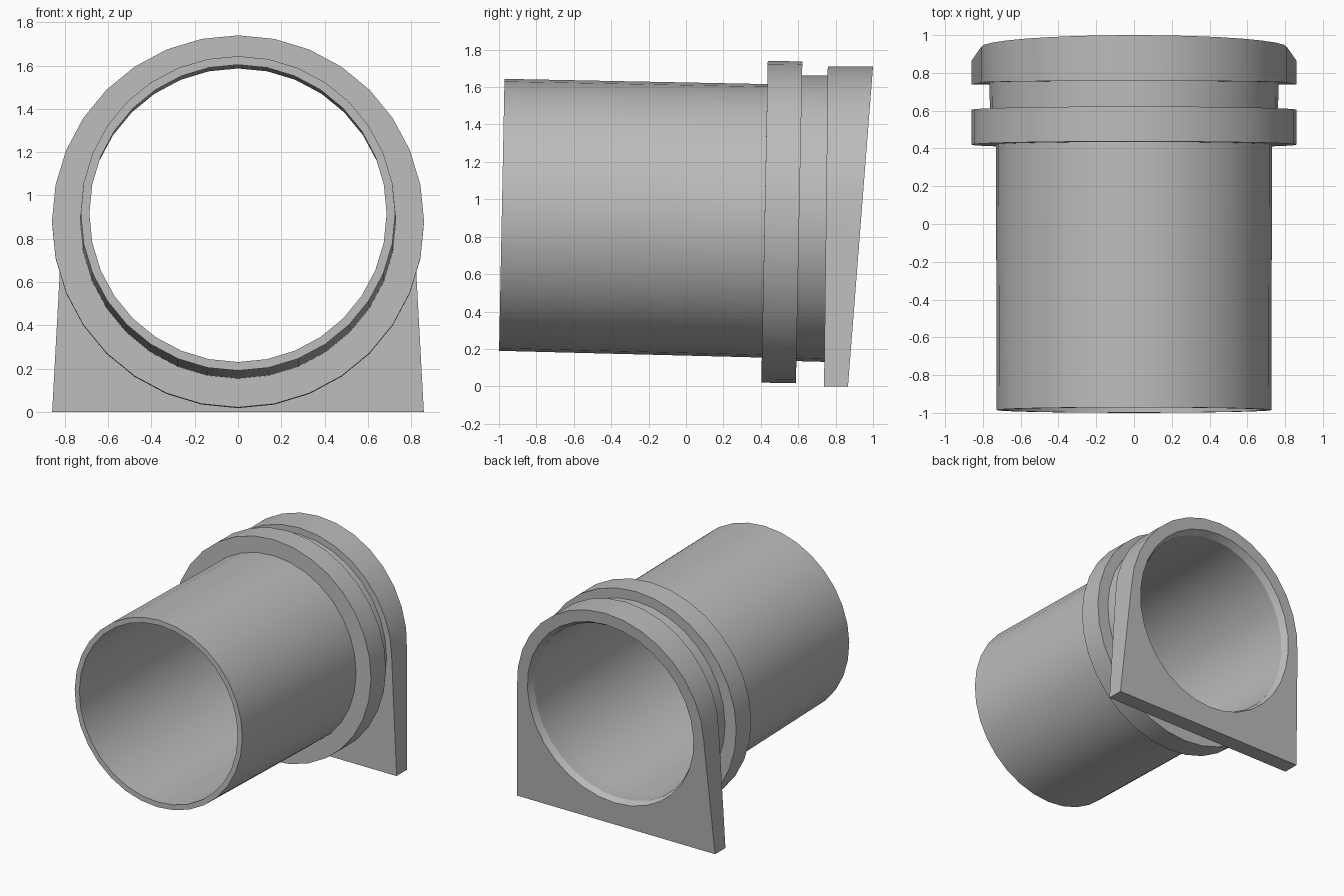
import bpy, bmesh, math

if "Cube" in bpy.data.objects:
    bpy.data.objects.remove(bpy.data.objects["Cube"])

SEG = 32
TILT = 0.02          # lean of the pipe axis
TOP = 1.71           # top of the end plate

grey = bpy.data.materials.new("mid_grey")
grey.diffuse_color = (0.5, 0.5, 0.5, 1)
grey.use_nodes = True
grey.node_tree.nodes["Principled BSDF"].inputs["Base Color"].default_value = grey.diffuse_color


def plate_front(z):
    return 0.738 + 0.02 * z / TOP


def plate_back(z):
    return 0.866 + 0.134 * z / TOP


def chamfer_depth(z):
    return plate_back(z) - 0.05


def circle(radius, centre, y_of):
    """Upright ring of points; y_of gives the depth at height z."""
    pts = []
    for i in range(SEG):
        a = 2 * math.pi * i / SEG
        z = centre + radius * math.sin(a)
        pts.append((radius * math.cos(a), y_of(z), z))
    return pts


def object_from_loops(name, loops):
    """Skin a closed cycle of equal-length loops into one solid."""
    bm = bmesh.new()
    rings = [[bm.verts.new(p) for p in loop] for loop in loops]
    for k, a in enumerate(rings):
        b = rings[(k + 1) % len(rings)]
        for i in range(SEG):
            j = (i + 1) % SEG
            bm.faces.new((a[i], a[j], b[j], b[i]))
    bmesh.ops.recalc_face_normals(bm, faces=bm.faces)
    mesh = bpy.data.meshes.new(name)
    bm.to_mesh(mesh)
    bm.free()
    mesh.materials.append(grey)
    ob = bpy.data.objects.new(name, mesh)
    bpy.context.collection.objects.link(ob)
    bpy.ops.object.select_all(action='DESELECT')
    ob.select_set(True)
    bpy.context.view_layer.objects.active = ob
    bpy.ops.object.shade_smooth_by_angle(angle=math.radians(22))
    return ob


# Pipe with collar and neck: (y, centre z, radius) around the wall section
profile = [
    (-0.985, 0.917, 0.687), (-0.985, 0.917, 0.727),
    (0.42, 0.885, 0.731), (0.42, 0.880, 0.86),
    (0.605, 0.877, 0.86), (0.605, 0.898, 0.763),
]
loops = [circle(r, c, lambda z, y=y, c=c: y + TILT * (z - c)) for y, c, r in profile]
loops.append(circle(0.765, 0.896, plate_front))
loops.append(circle(0.695, 0.892, plate_front))
object_from_loops("pipe_with_collar", loops)


# End plate outline: arched top, slightly splayed sides, flat foot
R, SPRING, FOOT = 0.81, 0.90, 0.859
outline = [(R * math.cos(math.pi * i / 16), SPRING + R * math.sin(math.pi * i / 16))
           for i in range(17)]
outline += [(-R - (FOOT - R) * k / 4, SPRING * (1 - k / 4)) for k in range(1, 5)]
outline += [(-FOOT + 2 * FOOT * k / 8, 0) for k in range(1, 9)]
outline += [(FOOT - (FOOT - R) * k / 4, SPRING * k / 4) for k in range(1, 4)]

# Wedge-shaped end plate with a chamfered opening
object_from_loops("end_plate", [
    circle(0.695, 0.892, plate_front),
    [(x, plate_front(z), z) for x, z in outline],
    [(x, plate_back(z), z) for x, z in outline],
    circle(0.72, 0.898, plate_back),
    circle(0.695, 0.894, chamfer_depth),
])
